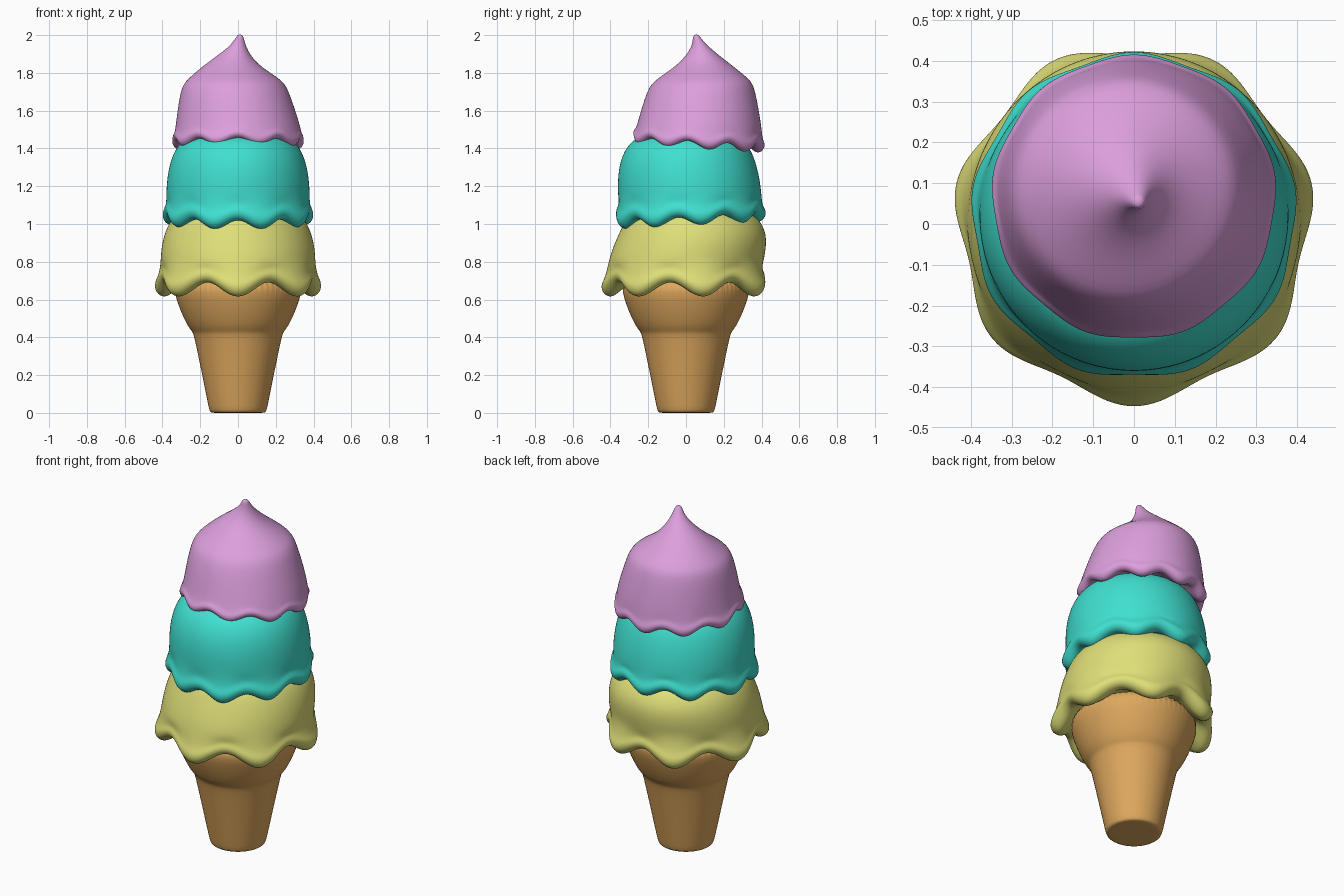
import bpy
import bmesh
from math import cos, sin, pi, radians

cube = bpy.data.objects.get("Cube")
if cube:
    bpy.data.objects.remove(cube)


def material(name, red, green, blue):
    mat = bpy.data.materials.new(name)
    colour = (red, green, blue, 1)
    mat.use_nodes = True
    mat.diffuse_color = colour
    mat.node_tree.nodes["Principled BSDF"].inputs["Base Color"].default_value = colour
    return mat


def lathe(name, mat, rings, segments=63):
    """Skin a list of rings; ring(angle) gives a point of that ring."""
    bm = bmesh.new()
    loops = []
    for ring in rings:
        angles = [2 * pi * i / segments for i in range(segments)]
        loops.append([bm.verts.new(ring(angle)) for angle in angles])
    for low, high in zip(loops, loops[1:]):
        for i in range(segments):
            bm.faces.new((low[i - 1], low[i], high[i], high[i - 1]))
    bm.faces.new(loops[0][::-1])
    bm.faces.new(loops[-1])
    bmesh.ops.recalc_face_normals(bm, faces=bm.faces)
    for face in bm.faces:
        face.smooth = True
    mesh = bpy.data.meshes.new(name)
    bm.to_mesh(mesh)
    bm.free()
    mesh.materials.append(mat)
    obj = bpy.data.objects.new(name, mesh)
    bpy.context.collection.objects.link(obj)
    smooth = obj.modifiers.new("Smooth", "SUBSURF")
    smooth.levels = smooth.render_levels = 2


def circle(radius, z, x=0, y=0):
    return lambda angle: (x + radius * cos(angle), y + radius * sin(angle), z)


def wavy(radius, z, y, weight, waves, phase, drip, flare, tilt):
    """Circle whose edge hangs down and bulges out in regular drips."""
    def ring(angle):
        wave = weight * cos(waves * (angle - radians(phase)))
        reach = radius + flare * wave
        depth = y + reach * sin(angle)
        return reach * cos(angle), depth, z - drip * wave + tilt * weight * depth
    return ring


def scoop_lip(base, rim, lip, y, waves, phase, drip, flare, tilt):
    """Rounded dripping lip, from the hidden underside up to the wall."""
    steps = 6
    rings = [circle(rim / 2, base + 2 * lip, y=y)]
    for i in range(steps):
        turn = pi * (1.1 * i / (steps - 1) - 0.8)
        radius = rim - lip * (1 - cos(turn))
        z = base + lip * (1 + sin(turn))
        weight = 1 - i / (2 * steps)
        rings.append(wavy(radius, z, y, weight, waves, phase, drip, flare, tilt))
    return rings


def scoop_dome(foot, top, body, lip_y, top_y):
    """Steep wall that rounds over into a nearly flat top."""
    steps = 8
    rings = []
    for i in range(steps):
        turn = pi / 2 * i / steps
        rise = sin(turn)
        y = lip_y + (top_y - lip_y) * min(1, 2 * rise)
        rings.append(circle(body * cos(turn) ** 0.35, foot + (top - foot) * rise, y=y))
    return rings


# Wafer cone with a flared cup
cone_profile = [(0.1, 0), (0.15, 0), (0.153, 0.02), (0.23, 0.4), (0.24, 0.43),
                (0.27, 0.46), (0.33, 0.6), (0.36, 0.75)]
lathe("wafer_cone", material("wafer tan", 0.73, 0.39, 0.11),
      [circle(radius, z) for radius, z in cone_profile])

# Bottom scoop with long drips
lathe("bottom_scoop", material("lemon yellow", 0.73, 0.73, 0.19),
      scoop_lip(base=0.65, rim=0.435, lip=0.05, y=0, waves=7, phase=-90,
                drip=0.045, flare=0.025, tilt=0)
      + scoop_dome(foot=0.8, top=1.09, body=0.41, lip_y=0, top_y=0.035))

# Middle scoop
lathe("middle_scoop", material("turquoise", 0.05, 0.745, 0.63),
      scoop_lip(base=1.01, rim=0.4, lip=0.05, y=0.02, waves=9, phase=-70,
                drip=0.03, flare=0.01, tilt=0.06)
      + scoop_dome(foot=1.15, top=1.48, body=0.38, lip_y=0.02, top_y=0.01))

# Top scoop drawn up into a curled peak
peak = [(0.33, 1.52, 0, 0.07), (0.285, 1.72, -0.02, 0.08), (0.25, 1.765, -0.02, 0.09),
        (0.13, 1.85, -0.04, 0.1), (0.04, 1.94, 0, 0.075),
        (0.02, 1.99, 0.01, 0.055), (0.01, 2.003, 0.01, 0.055)]
lathe("top_scoop", material("plum", 0.72, 0.35, 0.72),
      scoop_lip(base=1.42, rim=0.35, lip=0.035, y=0.065, waves=9, phase=-70,
                drip=0.025, flare=0.006, tilt=-0.07)
      + [circle(*point) for point in peak])
